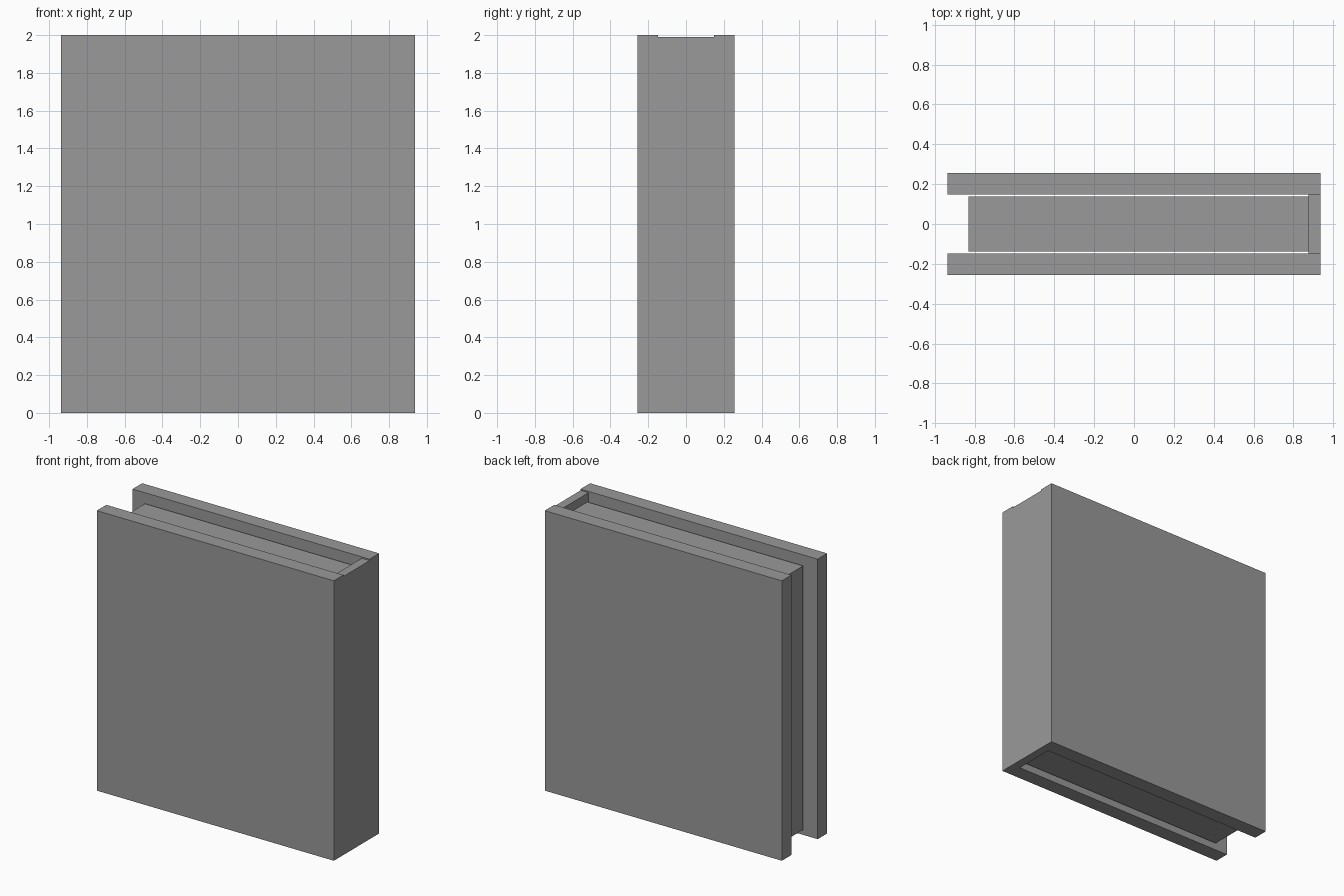
import bpy

# Remove the default cube
default = bpy.data.objects.get("Cube")
if default:
    bpy.data.objects.remove(default, do_unlink=True)

# Single flat grey
GREY = (0.32, 0.32, 0.32, 1.0)
grey = bpy.data.materials.new("plain grey")
grey.use_nodes = True
grey.diffuse_color = GREY
grey.node_tree.nodes["Principled BSDF"].inputs["Base Color"].default_value = GREY


def block(name, low, high):
    """Box spanning two opposite corners."""
    centre = [(a + b) / 2 for a, b in zip(low, high)]
    bpy.ops.mesh.primitive_cube_add(size=1, location=centre)
    obj = bpy.context.object
    obj.name = name
    obj.scale = [b - a for a, b in zip(low, high)]
    bpy.ops.object.transform_apply(location=False, rotation=False, scale=True)
    obj.data.materials.append(grey)
    return obj


HALF_LENGTH, HALF_DEPTH, HEIGHT = 0.937, 0.256, 2.0
INNER = 0.148          # inner face of each cover
SPINE_X = 0.875        # inner face of the spine

# Two thick covers
for name, y0, y1 in (("front_cover", -HALF_DEPTH, -INNER),
                     ("back_cover", INNER, HALF_DEPTH)):
    block(name, (-HALF_LENGTH, y0, 0), (HALF_LENGTH, y1, HEIGHT))

# Spine, a touch lower than the covers
block("spine", (SPINE_X, -INNER, 0), (HALF_LENGTH, INNER, 1.99))

# Page block, recessed at the top, bottom and open edge
block("pages", (-0.83, -0.137, 0.043), (SPINE_X, 0.137, 1.928))
